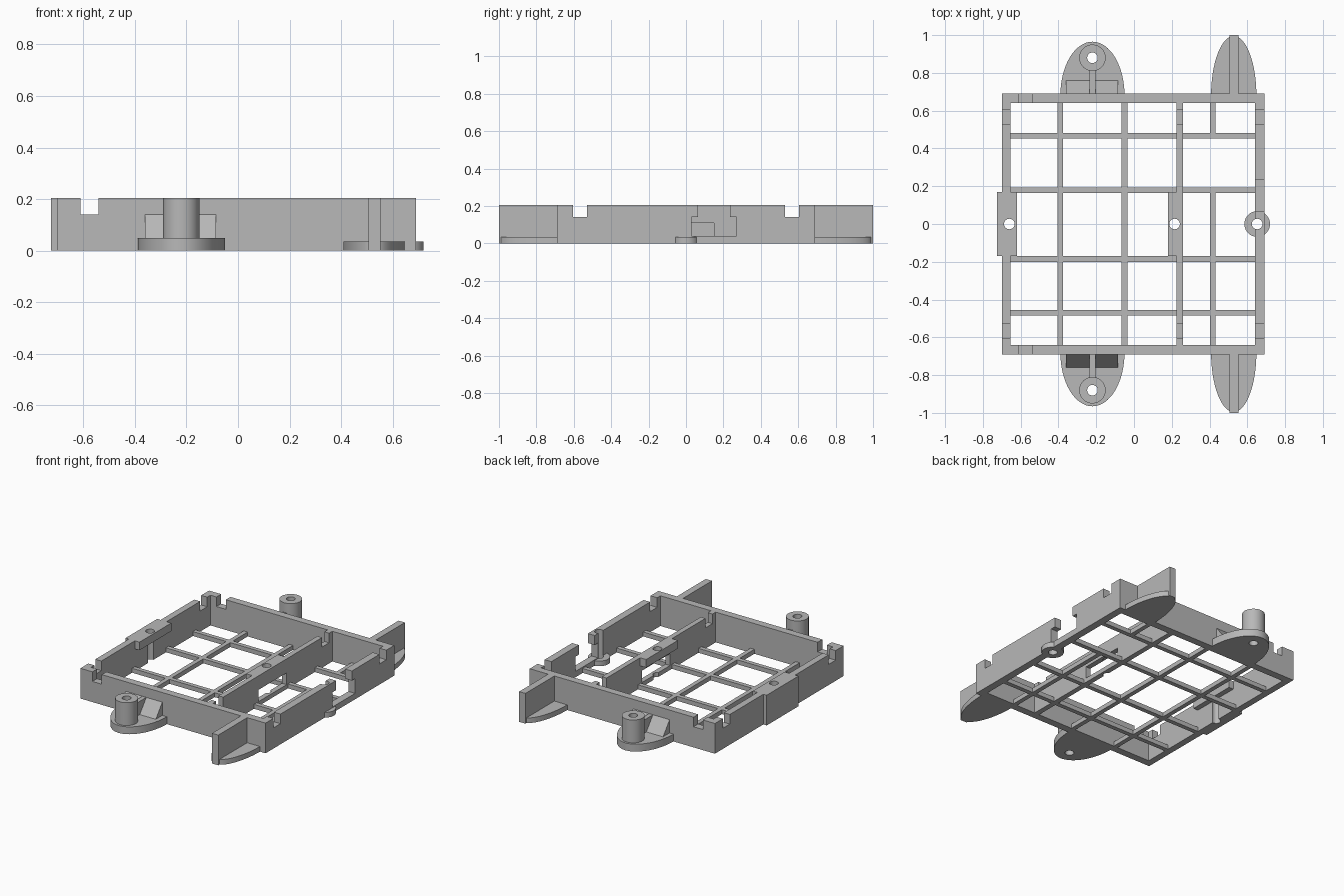
import bpy
import math

if "Cube" in bpy.data.objects:
    bpy.data.objects.remove(bpy.data.objects["Cube"], do_unlink=True)

grey = bpy.data.materials.new("plain grey")
grey.use_nodes = True
colour = (0.48, 0.48, 0.48, 1)
grey.diffuse_color = colour
grey.node_tree.nodes["Principled BSDF"].inputs["Base Color"].default_value = colour

H = 0.205      # wall height
BAR = 0.03     # floor rib height
HOLE = 0.028   # screw hole radius


def prism(name, outline, low, high, axis="z"):
    """Extrude an outline along z, or along x when the outline is (y, z)."""
    n = len(outline)
    if axis == "z":
        verts = [(a, b, h) for h in (low, high) for a, b in outline]
    else:
        verts = [(h, a, b) for h in (low, high) for a, b in outline]
    faces = [tuple(reversed(range(n))), tuple(range(n, 2 * n))]
    faces += [(i, (i + 1) % n, n + (i + 1) % n, n + i) for i in range(n)]
    mesh = bpy.data.meshes.new(name)
    mesh.from_pydata(verts, [], faces)
    area = sum(outline[i - 1][0] * outline[i][1] - outline[i][0] * outline[i - 1][1]
               for i in range(n))
    if area < 0:
        mesh.flip_normals()
    mesh.materials.append(grey)
    obj = bpy.data.objects.new(name, mesh)
    bpy.context.collection.objects.link(obj)
    return obj


def box(name, x0, x1, y0, y1, z0, z1):
    return prism(name, [(x0, y0), (x1, y0), (x1, y1), (x0, y1)], z0, z1)


def disc(name, x, y, r, z0, z1, n=40):
    pts = [(x + r * math.cos(2 * math.pi * i / n), y + r * math.sin(2 * math.pi * i / n))
           for i in range(n)]
    return prism(name, pts, z0, z1)


def half_ellipse(name, x, rx, ry, side, z1, n=32):
    """Foot pad growing outwards from the front or back wall."""
    pts = [(x + rx * math.cos(math.pi * i / n), side * (0.68 + ry * math.sin(math.pi * i / n)))
           for i in range(n + 1)]
    return prism(name, pts, 0, z1)


def cut(obj, *cutters):
    for cutter in cutters:
        mod = obj.modifiers.new("cut", "BOOLEAN")
        mod.operation = "DIFFERENCE"
        mod.solver = "EXACT"
        mod.object = cutter
        bpy.context.view_layer.objects.active = obj
        bpy.ops.object.modifier_apply(modifier=mod.name)
        bpy.data.objects.remove(cutter, do_unlink=True)


def drill(obj, x, y):
    cut(obj, disc("drill", x, y, HOLE, -0.1, 0.4, 24))


def notch_ends(obj):
    for s in (-1, 1):
        a, b = sorted((s * 0.53, s * 0.605))
        cut(obj, box("notch", -1, 1, a, b, 0.14, 0.4))


# Front and back walls, each with a cable notch
for label, s in (("front", -1), ("back", 1)):
    y0, y1 = sorted((s * 0.64, s * 0.69))
    wall = box(label + "_wall", -0.70, 0.69, y0, y1, 0, H)
    cut(wall, box("notch", -0.61, -0.54, -0.8, 0.8, 0.14, 0.4))

# Right wall and its thick screw block
right_wall = box("right_wall", -0.70, -0.655, -0.64, 0.64, 0, H)
outer = box("right_wall_pad", -0.725, -0.70, -0.17, 0.17, 0, H)
block = box("right_screw_block", -0.655, -0.62, -0.17, 0.17, 0.15, H)
notch_ends(right_wall)
for part in (right_wall, block):
    drill(part, -0.66, 0)

# Left wall with a stepped connector opening and a screw boss
left_wall = box("left_wall", 0.64, 0.69, -0.64, 0.64, 0, H)
notch_ends(left_wall)
cut(left_wall,
    box("slot", 0.5, 0.8, 0.03, 0.27, 0.04, 0.14),
    box("slot_top", 0.5, 0.8, 0.065, 0.235, 0.10, 0.4))
drill(left_wall, 0.652, 0)
boss = disc("left_boss", 0.652, 0, 0.068, 0, 0.035)
drill(boss, 0.652, 0)

# Dividing wall with a low window and a screw block
divider = box("divider_wall", 0.225, 0.26, -0.64, 0.64, 0, H)
notch_ends(divider)
cut(divider, box("window", 0.1, 0.4, -0.15, 0.15, BAR, 0.11))
divider_block = box("divider_screw_block", 0.18, 0.225, -0.17, 0.17, 0.15, H)
for part in (divider, divider_block):
    drill(part, 0.215, 0)

# Floor ribs
for i, x in enumerate((-0.39, -0.05)):
    box(f"long_rib_{i}", x - 0.015, x + 0.015, -0.64, 0.64, 0, BAR)
for i, (a, b) in enumerate(((-0.64, 0.18), (0.465, 0.64))):
    box(f"short_rib_{i}", 0.402, 0.432, a, b, 0, BAR)
for i, y in enumerate((-0.47, -0.185, 0.178, 0.467)):
    box(f"cross_rib_{i}", -0.655, 0.64, y - 0.015, y + 0.015, 0, BAR)

# Outer feet: screw posts and fins on both ends
X = -0.22
for label, s in (("front", -1), ("back", 1)):
    pad = half_ellipse(label + "_post_pad", X, 0.17, 0.285, s, 0.05)
    drill(pad, X, s * 0.88)
    post = disc(label + "_post", X, s * 0.88, 0.07, 0.05, H)
    drill(post, X, s * 0.88)
    y0, y1 = sorted((s * 0.69, s * 0.82))
    box(label + "_post_web", X - 0.015, X + 0.015, y0, y1, 0.05, 0.14)
    ramp = [(s * 0.69, 0.05), (s * 0.76, 0.05), (s * 0.69, 0.14)]
    prism(label + "_ramp_right", ramp, -0.36, X - 0.015, "x")
    prism(label + "_ramp_left", ramp, X + 0.015, -0.085, "x")
    half_ellipse(label + "_fin_pad", 0.528, 0.12, 0.315, s, 0.035)
    y0, y1 = sorted((s * 0.69, s * 1.0))
    box(label + "_fin", 0.505, 0.552, y0, y1, 0, H)

# Smooth the round parts while keeping edges sharp
for obj in bpy.context.scene.objects:
    obj.select_set(any(w in obj.name for w in ("pad", "post", "boss")))
    if obj.select_get():
        bpy.context.view_layer.objects.active = obj
bpy.ops.object.shade_smooth_by_angle(angle=math.radians(30))
